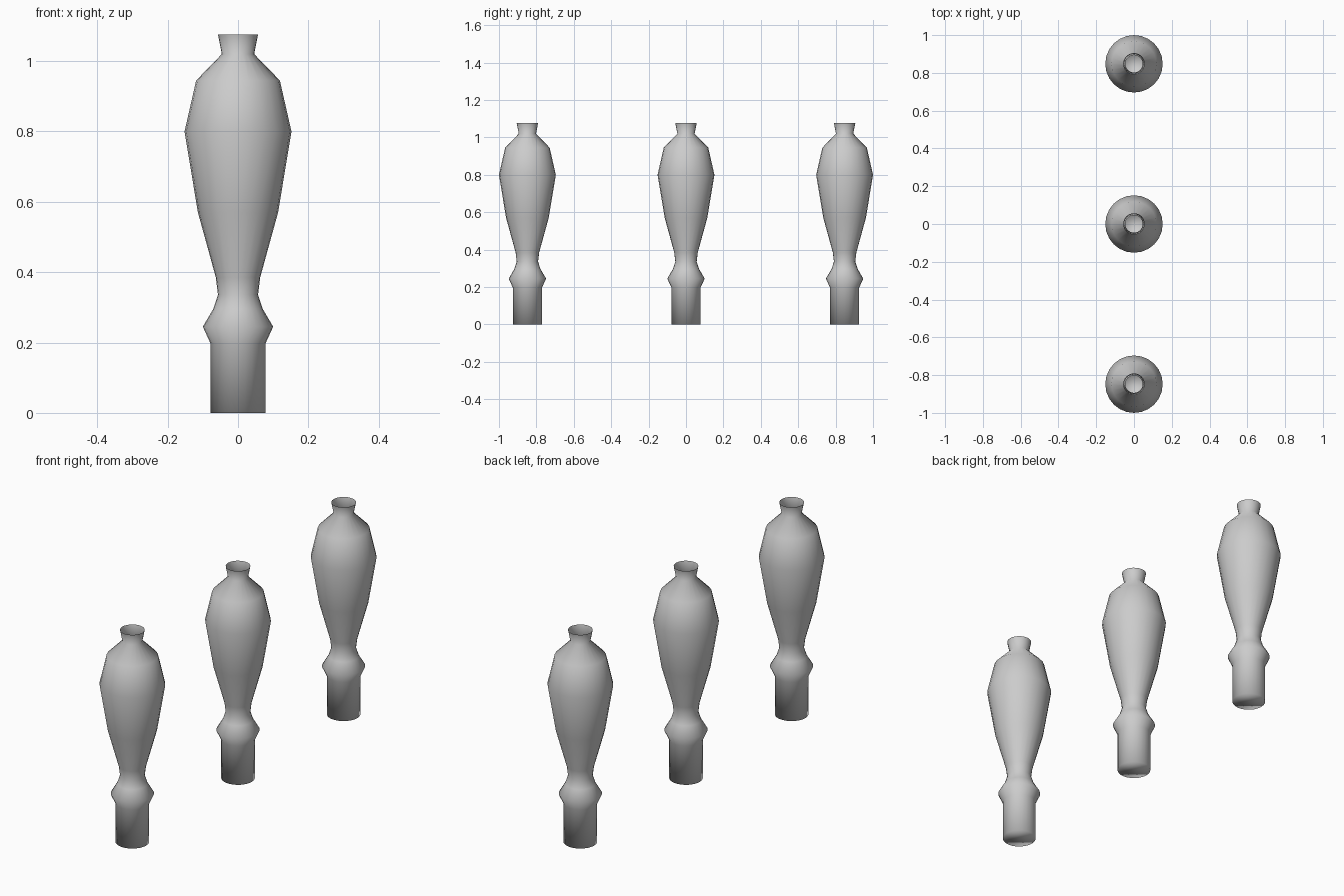
import bpy, bmesh
from math import cos, sin, pi

if "Cube" in bpy.data.objects:
    bpy.data.objects.remove(bpy.data.objects["Cube"])

SIDES = 24
# Turned profile: (radius, height) from foot to rim
PROFILE = [(0.078, 0), (0.078, 0.197), (0.1, 0.245), (0.07, 0.296),
           (0.057, 0.336), (0.063, 0.385), (0.114, 0.57), (0.152, 0.80),
           (0.119, 0.945), (0.046, 1.02), (0.057, 1.076)]


def turned_pin(name, y):
    bm = bmesh.new()
    rings = [[bm.verts.new((r * cos(2 * pi * i / SIDES), r * sin(2 * pi * i / SIDES), z))
              for i in range(SIDES)] for r, z in PROFILE]
    # Lathed wall, open at the rim
    for a, b in zip(rings, rings[1:]):
        for i in range(SIDES):
            j = (i + 1) % SIDES
            bm.faces.new((a[i], a[j], b[j], b[i]))
    # Closed foot
    bm.faces.new(rings[0][::-1])
    for f in bm.faces:
        f.smooth = True
    mesh = bpy.data.meshes.new(name)
    bm.to_mesh(mesh)
    bm.free()
    ob = bpy.data.objects.new(name, mesh)
    ob.location.y = y
    bpy.context.collection.objects.link(ob)


# Row of three identical pins
for label, y in (("front", -0.848), ("middle", 0), ("back", 0.848)):
    turned_pin(label + "_pin", y)
